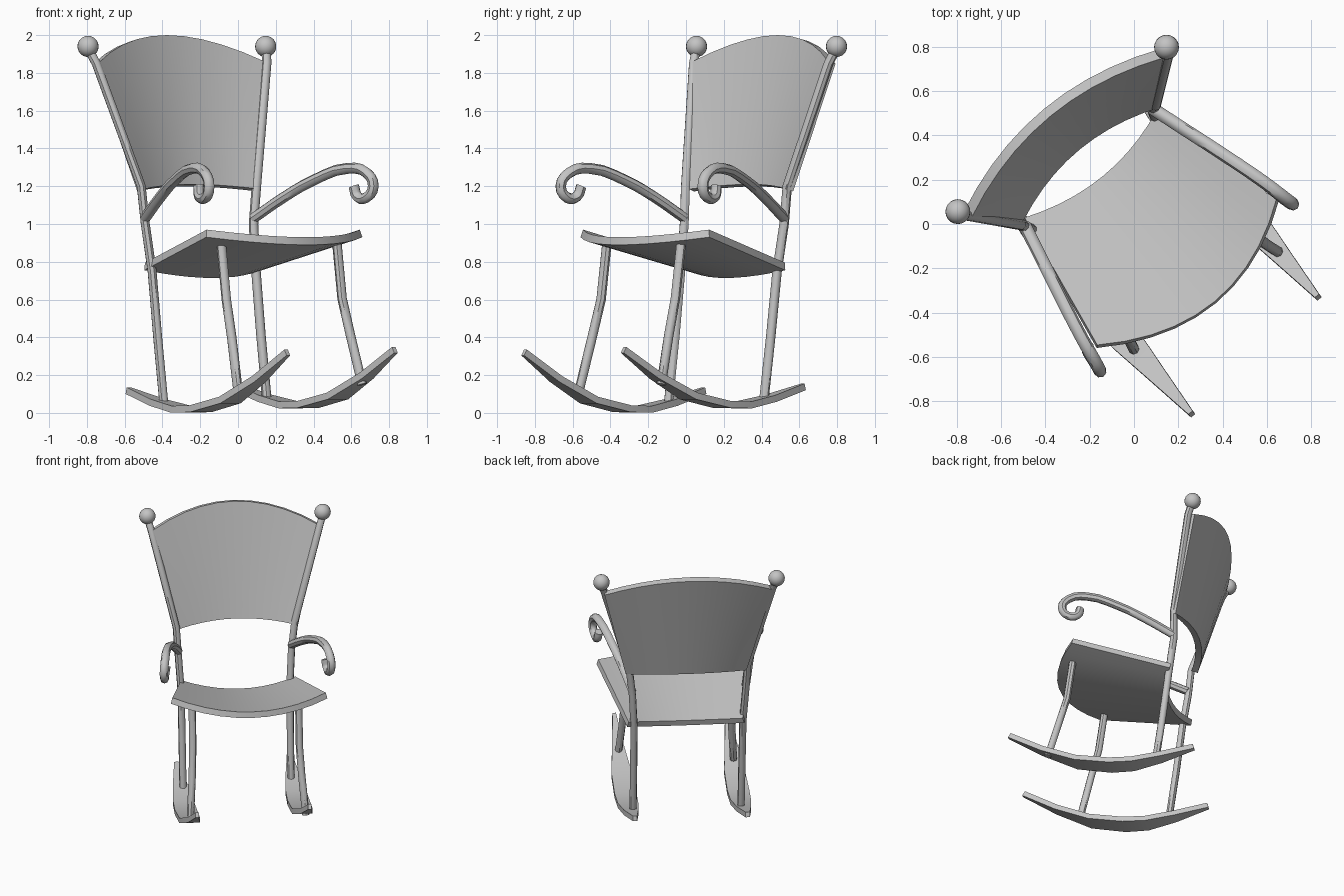
import bpy
import math
from mathutils import Vector

cube = bpy.data.objects.get("Cube")
if cube:
    bpy.data.objects.remove(cube, do_unlink=True)

# One plain grey for the whole chair
grey = bpy.data.materials.new("plain_grey")
grey.use_nodes = True
grey.diffuse_color = (0.55, 0.55, 0.55, 1)
grey.node_tree.nodes["Principled BSDF"].inputs["Base Color"].default_value = grey.diffuse_color

# The chair is turned about z: its own sideways and forward axes
SIDEWAYS = Vector((0.772, 0.636, 0))
FORWARD = Vector((0.663, -0.750, 0))
ORIGIN = Vector((0.031, 0.025, 0))


def place(s, f, z):
    """Chair coordinates (sideways, forward, up) to world."""
    return ORIGIN + SIDEWAYS * s + FORWARD * f + Vector((0, 0, z))


def sided(side, s, f, z):
    """Point on one side of the frame, with its slight hand-made skew."""
    low = min(1, max(0, (1.9 - z) / 0.9))
    lift = 0.012 * (1 + side) * max(0, 1 - z / 0.8)
    return place(side * s - 0.024 * low, f + side * (0.013 - 0.035 * low), z + lift)


def lerp(a, b, t):
    return a + (b - a) * t


def finish(obj, angle=35):
    bpy.ops.object.select_all(action="DESELECT")
    obj.select_set(True)
    bpy.context.view_layer.objects.active = obj
    if obj.type == "CURVE" or obj.modifiers:
        bpy.ops.object.convert(target="MESH")
        obj = bpy.context.view_layer.objects.active
    if not obj.data.materials:
        obj.data.materials.append(grey)
    bpy.ops.object.shade_smooth_by_angle(angle=math.radians(angle))


def board(name, surface, nu, nv, thickness):
    """Curved sheet surface(u in -1..1, v in 0..1), thickened behind its face."""
    verts = [surface(2 * i / nu - 1, j / nv) for j in range(nv + 1) for i in range(nu + 1)]
    row = nu + 1
    faces = [(j * row + i, j * row + i + 1, (j + 1) * row + i + 1, (j + 1) * row + i)
             for j in range(nv) for i in range(nu)]
    mesh = bpy.data.meshes.new(name)
    mesh.from_pydata(verts, [], faces)
    obj = bpy.data.objects.new(name, mesh)
    bpy.context.collection.objects.link(obj)
    solid = obj.modifiers.new("thickness", "SOLIDIFY")
    solid.thickness = thickness
    solid.offset = -1
    finish(obj, 25)


def rod(name, points, radius, curved=False):
    """Round rod swept through world points."""
    curve = bpy.data.curves.new(name, "CURVE")
    curve.dimensions = "3D"
    curve.bevel_depth = radius
    curve.bevel_resolution = 2
    curve.use_fill_caps = True
    curve.resolution_u = 3
    spline = curve.splines.new("BEZIER")
    spline.bezier_points.add(len(points) - 1)
    for bp, co in zip(spline.bezier_points, points):
        bp.co = co
        bp.handle_left_type = bp.handle_right_type = "AUTO" if curved else "VECTOR"
    if not curved:
        curve.resolution_u = 1
    obj = bpy.data.objects.new(name, curve)
    bpy.context.collection.objects.link(obj)
    finish(obj, 45)


# Seat: dished across, bowed at the front, hollowed at the back
def seat_surface(u, v):
    b = 1 - u * u
    return place(u * lerp(0.525, 0.39, v),
                 lerp(0.315 + 0.185 * b, -0.336 + 0.08 * b, v),
                 lerp(0.97, 0.795, v) - 0.04 * b)


# Backrest: flared panel bulging backward with an arched top
def back_surface(u, v):
    b = 1 - u * u
    return place(u * lerp(0.40, 0.565, v),
                 lerp(-0.33 - 0.085 * b, -0.49 - 0.125 * b, v),
                 lerp(1.185 + 0.025 * b, 1.86 + 0.14 * b, v))


board("seat", seat_surface, 10, 3, 0.042)
board("backrest", back_surface, 10, 4, 0.045)

# Paths as (sideways, forward, up)
POST = [(0.59, -0.52, 1.9), (0.575, -0.497, 1.85), (0.407, -0.338, 1.2), (0.39, -0.327, 1.0),
        (0.375, -0.29, 0.75), (0.373, -0.248, 0.4), (0.372, -0.20, 0.05)]
FRONT_LEG = [(0.36, 0.31, 0.89), (0.36, 0.35, 0.6), (0.37, 0.405, 0.4), (0.39, 0.476, 0.13)]
ARM = [(0.39, -0.33, 1.03), (0.44, -0.145, 1.145), (0.485, 0.02, 1.23), (0.54, 0.235, 1.295),
       (0.565, 0.355, 1.27), (0.575, 0.4, 1.2), (0.565, 0.36, 1.14), (0.555, 0.3, 1.145),
       (0.545, 0.28, 1.2)]
# Rocker stations as (forward, up, half width), front to back
ROCKER = [(0.795, 0.335, 0.012), (0.57, 0.195, 0.04), (0.34, 0.085, 0.07), (0.11, 0.04, 0.075),
          (-0.04, 0.037, 0.07), (-0.23, 0.073, 0.05), (-0.46, 0.135, 0.015)]

for side, word in ((-1, "right"), (1, "left")):
    rod(word + "_back_post", [sided(side, *p) for p in POST], 0.025)
    rod(word + "_front_leg", [sided(side, s, f + 0.065 * side, z) for s, f, z in FRONT_LEG], 0.025)
    rod(word + "_armrest", [sided(side, *p) for p in ARM], 0.029, curved=True)

    # Lens-shaped rocker board
    def rocker_surface(u, v):
        f, z, half = ROCKER[round(v * (len(ROCKER) - 1))]
        p = sided(side, 0.388, f, z)
        return p + SIDEWAYS * (u * half)

    board(word + "_rocker", rocker_surface, 1, len(ROCKER) - 1, 0.036)

    # Ball finial on the post
    bpy.ops.mesh.primitive_uv_sphere_add(segments=20, ring_count=12, radius=0.056,
                                         location=sided(side, 0.598, -0.535, 1.94))
    ball = bpy.context.object
    ball.name = word + "_finial"
    finish(ball, 60)
